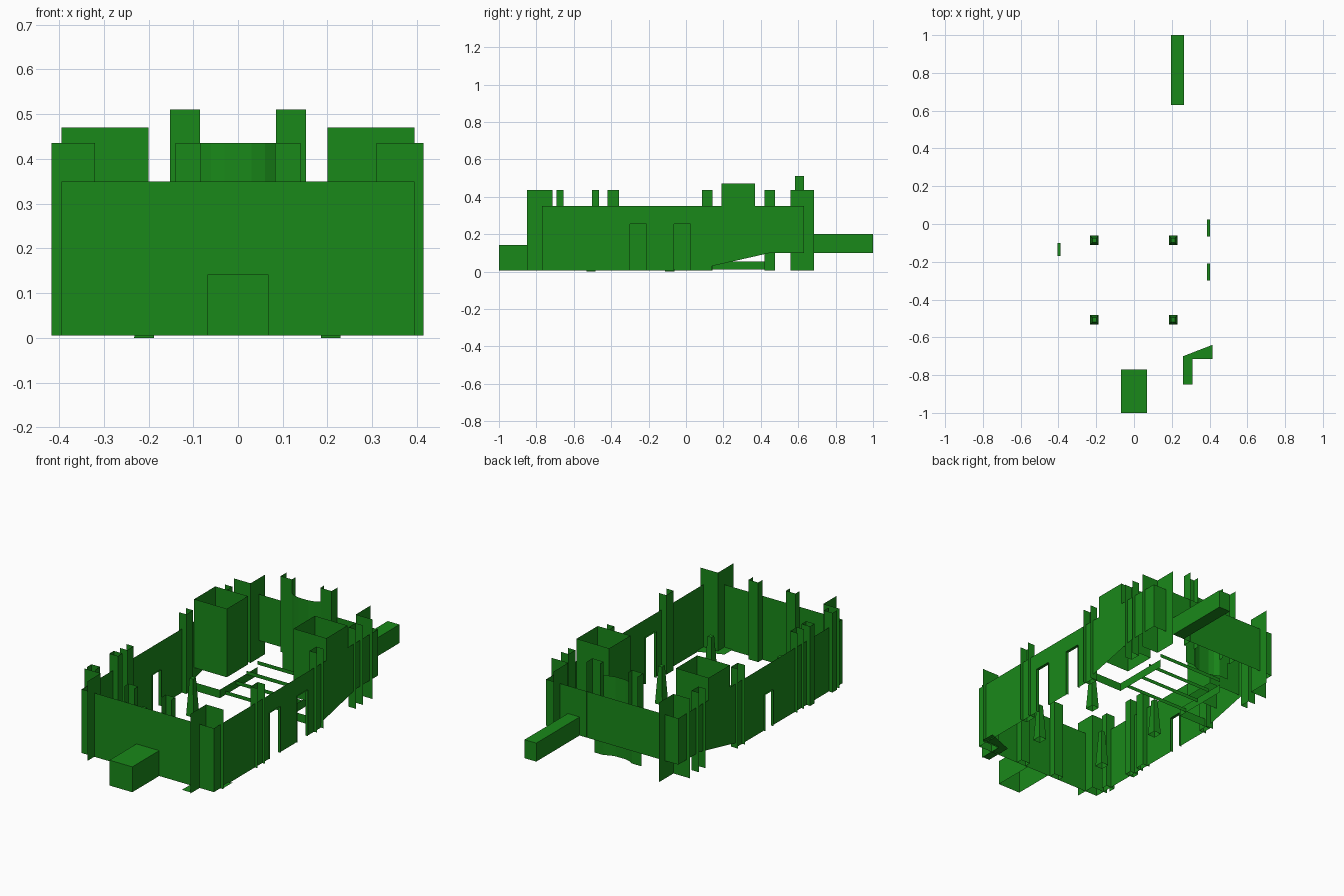
import bpy, bmesh

if "Cube" in bpy.data.objects:
    bpy.data.objects.remove(bpy.data.objects["Cube"])

mat = bpy.data.materials.new("green")
mat.diffuse_color = (0.01, 0.25, 0.01, 1)
mat.use_nodes = True
mat.node_tree.nodes["Principled BSDF"].inputs["Base Color"].default_value = mat.diffuse_color


def make(name, faces):
    """Object from a list of polygons, each a list of 3D points."""
    bm = bmesh.new()
    for f in faces:
        bm.faces.new([bm.verts.new(p) for p in f])
    bmesh.ops.remove_doubles(bm, verts=bm.verts, dist=1e-5)
    me = bpy.data.meshes.new(name)
    bm.to_mesh(me)
    bm.free()
    me.materials.append(mat)
    ob = bpy.data.objects.new(name, me)
    bpy.context.collection.objects.link(ob)
    return ob


def ribbon(pts, z0, z1, closed=False):
    """Upright sheets following a plan path."""
    ends = pts[1:] + (pts[:1] if closed else [])
    return [[(*a, z0), (*b, z0), (*b, z1), (*a, z1)] for a, b in zip(pts, ends)]


def rect(x0, x1, y0, y1):
    return [(x0, y0), (x1, y0), (x1, y1), (x0, y1)]


def flat(pts, z):
    return [[(x, y, z) for x, y in pts]]


W, F, B, H = 0.395, -0.77, 0.63, 0.35   # half width, front, back, wall height
BASE, TALL = 0.005, 0.435


# Side walls, with open doorways and the bottom edge rising to the back
def side_wall(name, x, doors):
    p = [(F, BASE)]
    for a, b, h in doors:
        p += [(a, BASE), (a, h), (b, h), (b, BASE)]
    p += [(0.14, BASE), (0.14, 0.03), (0.45, 0.1), (B, 0.1), (B, H), (F, H)]
    make(name, [[(x, y, z) for y, z in p]])
    # Door surrounds: jambs and lintel
    for a, b, h in doors:
        x0, x1 = x - 0.009, x + 0.007
        path = [(a, BASE), (a, h), (b, h), (b, BASE)]
        make("door_surround", [[(x0, *q), (x1, *q), (x1, *r), (x0, *r)]
                               for q, r in zip(path, path[1:])])


side_wall("right_wall", W, [(-0.3, -0.21, 0.255), (-0.065, 0.025, 0.255)])
side_wall("left_wall", -W, [(-0.17, -0.1, 0.2)])

# End walls
make("front_wall", ribbon([(-W, F), (W, F)], BASE, H))
make("back_wall", ribbon([(-W, B), (W, B)], 0.1, H))

# Three-sided side buttresses, open outward
for s, spans in ((-1, [(0.42, 0.477), (0.085, 0.143), (-0.42, -0.365)]),
                 (1, [(0.42, 0.477), (0.085, 0.143), (-0.42, -0.357)])):
    for a, b in spans:
        make("side_buttress", ribbon([(s * 0.412, a), (s * 0.368, a),
                                      (s * 0.368, b), (s * 0.412, b)], BASE, TALL))
make("left_gate_pier_rear", ribbon(rect(-0.417, -0.366, -0.503, -0.465), BASE, TALL, True))
make("left_gate_pier_front", ribbon([(-0.417, -0.693), (-0.417, -0.655),
                                     (-0.366, -0.655), (-0.366, -0.693)], BASE, TALL))

# Front buttresses
for s in (-1, 1):
    make("front_buttress", ribbon([(s * 0.14, F), (s * 0.14, -0.735),
                                   (s * 0.083, -0.735), (s * 0.083, F)], BASE, TALL))

# Corner tower sheets, L-shaped in plan
for x, xo, y, yo in ((0.31, 0.415, -0.715, -0.85), (-0.32, -0.417, -0.715, -0.83),
                     (0.312, 0.412, 0.56, 0.685), (-0.317, -0.417, 0.56, 0.685)):
    make("corner_tower", ribbon([(xo, y), (x, y), (x, yo)], BASE, TALL))
make("corner_ground", flat([(0.26, -0.85), (0.31, -0.85), (0.31, -0.715),
                            (0.415, -0.715), (0.415, -0.64), (0.26, -0.7)], 0.012))

# Back gate: two tall piers and a curved bay between
for s in (-1, 1):
    make("back_pier", ribbon([(s * 0.152, 0.632), (s * 0.152, 0.582),
                              (s * 0.085, 0.582), (s * 0.085, 0.612)], 0.1, 0.51))
make("back_bay", ribbon([(-0.14, 0.582), (-0.085, 0.582), (-0.06, 0.568), (-0.03, 0.56),
                         (0.03, 0.56), (0.06, 0.568), (0.085, 0.582), (0.14, 0.582)],
                        BASE, TALL))

# Inner towers, open at the top
for s in (-1, 1):
    make("inner_tower", ribbon(rect(s * 0.2, s * W, 0.19, 0.37), 0.1, 0.47, True))

# Low stair risers and kerbs on the rising floor
for s in (-1, 1):
    make("stair_kerb", ribbon([(s * W, 0.13), (s * 0.2, 0.13), (s * 0.2, 0.45)], 0.01, 0.055))
for i in range(4):
    y, z = 0.18 + 0.09 * i, 0.01 + 0.02 * i
    make("stair_riser", ribbon([(-0.2, y), (0.2, y)], z, z + 0.02))

# Tapered posts
for x in (-0.21, 0.207):
    for y in (-0.087, -0.508):
        lo = [(*p, 0.0) for p in rect(x - 0.022, x + 0.022, y - 0.025, y + 0.025)]
        hi = [(*p, 0.2) for p in rect(x - 0.011, x + 0.011, y - 0.012, y + 0.012)]
        sides = [[lo[i], lo[(i + 1) % 4], hi[(i + 1) % 4], hi[i]] for i in range(4)]
        make("tapered_post", sides + [hi])

# Entrance block at the front and channel at the back
r = rect(-0.068, 0.068, -1, F)
make("front_entrance", ribbon(r, BASE, 0.142, True) + flat(r, 0.142))
r = rect(0.195, 0.265, B, 1)
make("back_channel", ribbon(r, 0.1, 0.2, True) + flat(r, 0.2) + flat(r[::-1], 0.1))
